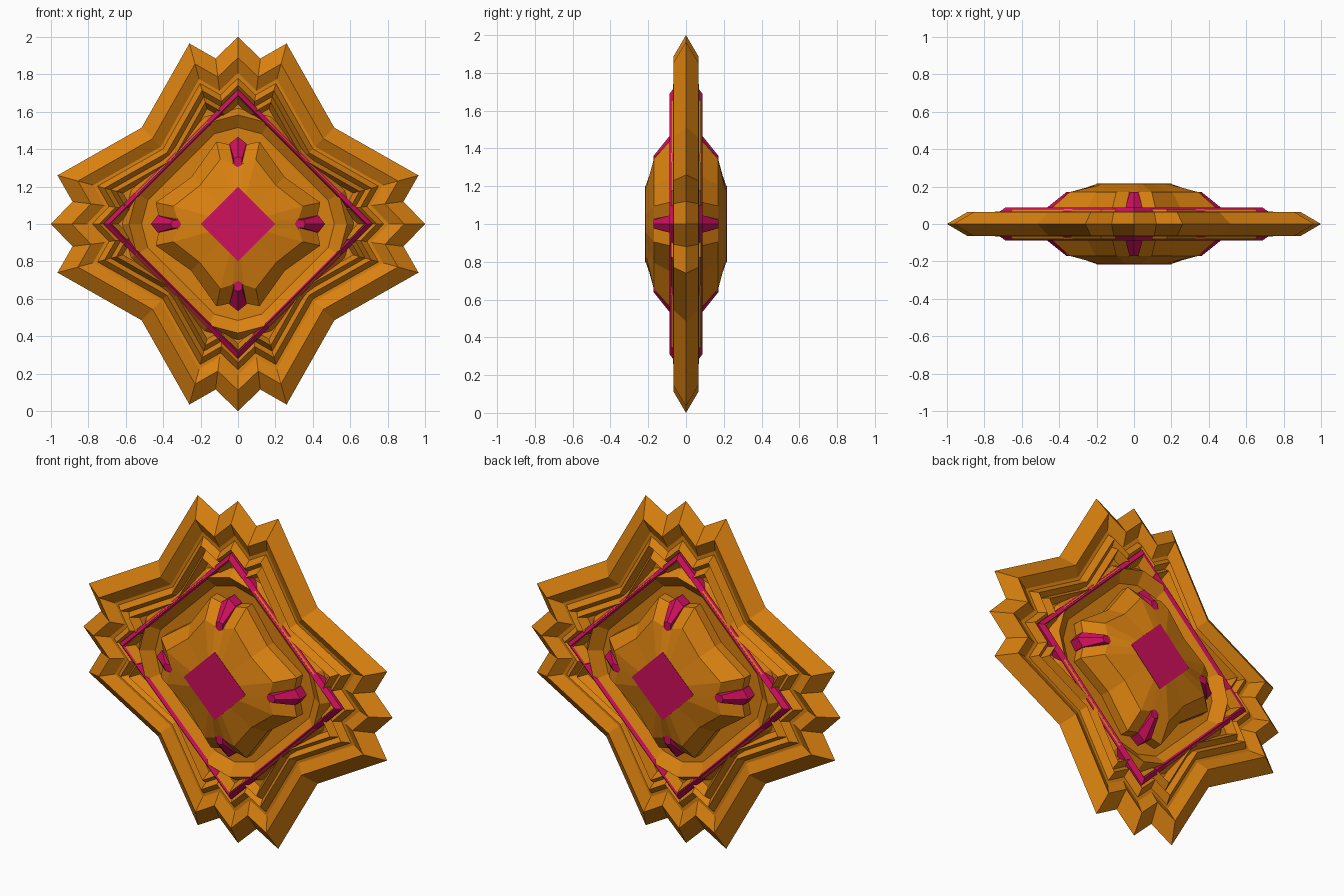
import bpy, bmesh, math
from mathutils import Vector

if "Cube" in bpy.data.objects:
    bpy.data.objects.remove(bpy.data.objects["Cube"])


def material(name, color):
    m = bpy.data.materials.new(name)
    m.diffuse_color = color
    m.use_nodes = True
    m.node_tree.nodes["Principled BSDF"].inputs["Base Color"].default_value = m.diffuse_color
    return m


ORANGE = material("orange", (0.70, 0.22, 0.005, 1))
PINK = material("pink", (0.62, 0.005, 0.11, 1))


def four(quarter):
    """Repeat a quarter outline clockwise around the centre."""
    pts, cur = [], [Vector(p) for p in quarter]
    for _ in range(4):
        pts += cur
        cur = [Vector((p.y, -p.x)) for p in cur]
    return pts


def scaled(poly, s):
    return [p * s for p in poly]


def inset(poly, d):
    """Move every edge of a clockwise outline inward by d."""
    out, n = [], len(poly)
    for i, p in enumerate(poly):
        a = (p - poly[i - 1]).normalized()
        b = (poly[(i + 1) % n] - p).normalized()
        s = Vector((a.y + b.y, -a.x - b.x))
        out.append(p + s * (2 * d / s.length_squared))
    return out


def loft(name, layers, mat, closed):
    """Skin outlines at depths y; closed makes a ring, otherwise the ends are capped."""
    bm = bmesh.new()
    rows = [[bm.verts.new((p.x, y, p.y + 1)) for p in poly] for poly, y in layers]
    pairs = list(zip(rows, rows[1:]))
    if closed:
        pairs.append((rows[-1], rows[0]))
    else:
        bm.faces.new(rows[0])
        bm.faces.new(rows[-1])
    for r, s in pairs:
        for i in range(len(r)):
            j = (i + 1) % len(r)
            bm.faces.new((r[i], r[j], s[j], s[i]))
    bmesh.ops.recalc_face_normals(bm, faces=bm.faces)
    me = bpy.data.meshes.new(name)
    bm.to_mesh(me)
    bm.free()
    me.materials.append(mat)
    ob = bpy.data.objects.new(name, me)
    bpy.context.collection.objects.link(ob)
    return ob


def ring(name, outline, ridge, inner, height, mat, y_out=0.0):
    """Bevelled ring with a ridge on the front and the back."""
    mid, low = inset(outline, ridge), inset(outline, inner)
    if y_out:
        layers = [(outline, y_out), (mid, height), (low, 0.02),
                  (low, -0.02), (mid, -height), (outline, -y_out)]
    else:
        layers = [(outline, 0), (mid, height), (low, 0), (mid, -height)]
    loft(name, layers, mat, True)


star = four([(0, 1), (.12, .885), (.26, .965), (.515, .515), (.965, .26), (.885, .12)])
diamond = four([(0, 1)])
octagon = four([(0, .64), (.19, .59), (.59, .19)])

# Solid core behind all the rings
core = scaled(star, .84)
loft("core_plate", [(core, -.03), (core, .03)], ORANGE, False)

# Nested star rings, from the rim inward
ring("outer_rim", star, .08, .19, .065, ORANGE)
ring("middle_ring", scaled(star, .81), .05, .10, .068, ORANGE)
ring("inner_star_ring", scaled(star, .73), .04, .08, .08, ORANGE)

# Pink diamond band and the octagonal collar around the recess
ring("diamond_band", scaled(diamond, .72), .022, .05, .087, PINK, .065)
ring("recess_collar", octagon, .055, .16, .080, ORANGE)

# Central boss with paired claws, the same on the front and the back
claws = four([(0, .37), (.045, .425), (.115, .44), (.25, .25), (.44, .115), (.425, .045)])
shoulder = four([(0, .31), (.03, .325), (.095, .345), (.205, .205), (.345, .095), (.325, .03)])
top = [p * (.2 / (abs(p.x) + abs(p.y))) for p in shoulder]
loft("central_boss", [(top, -.214), (shoulder, -.17), (claws, -.085),
                      (claws, .085), (shoulder, .17), (top, .214)], ORANGE, False)

# Pink diamond plates on both faces of the boss
plate = scaled(diamond, .2)
loft("centre_plate", [(plate, -.216), (plate, .216)], PINK, False)

# Pink fins between the claws
for k in range(4):
    c, s = round(math.cos(k * math.pi / 2)), round(math.sin(k * math.pi / 2))

    def turn(pts):
        return [Vector((x * c + z * s, z * c - x * s)) for x, z in pts]

    base = turn([(0, .465), (.046, .43), (.03, .3), (-.03, .3), (-.046, .43)])
    tip = turn([(0, .36), (.022, .35), (.02, .3), (-.02, .3), (-.022, .35)])
    loft("fin_%d" % (k + 1), [(tip, -.172), (base, -.088), (base, .088), (tip, .172)], PINK, False)
